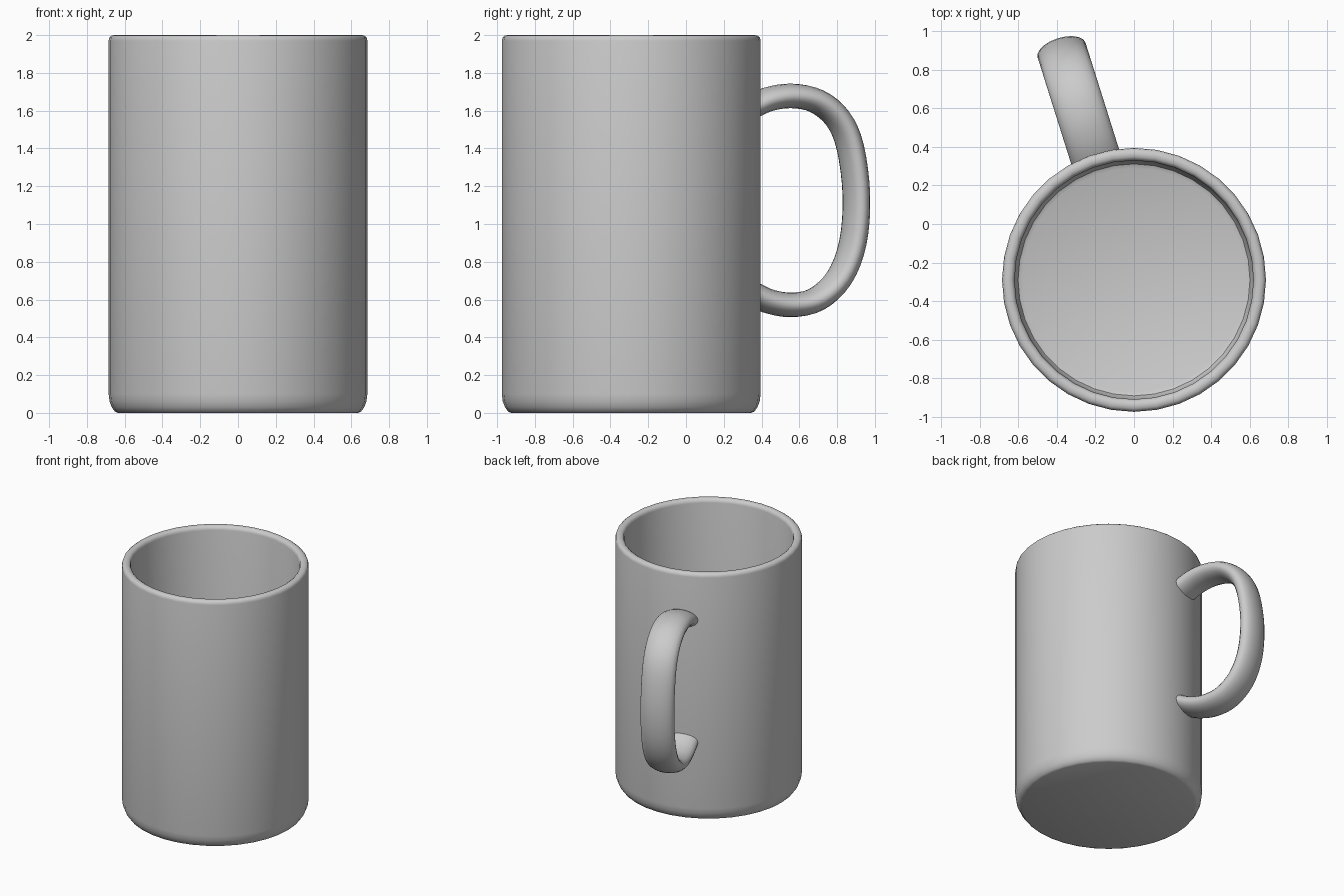
import bpy, bmesh, math
from mathutils import Vector

if "Cube" in bpy.data.objects:
    bpy.data.objects.remove(bpy.data.objects["Cube"])

CENTRE = Vector((0, -0.29, 0))
SEGMENTS = 36


def finish(name, bm, angle):
    bmesh.ops.recalc_face_normals(bm, faces=bm.faces)
    mesh = bpy.data.meshes.new(name)
    bm.to_mesh(mesh)
    bm.free()
    obj = bpy.data.objects.new(name, mesh)
    bpy.context.collection.objects.link(obj)
    obj.location = CENTRE
    bpy.ops.object.select_all(action='DESELECT')
    obj.select_set(True)
    bpy.context.view_layer.objects.active = obj
    bpy.ops.object.shade_smooth_by_angle(angle=math.radians(angle))
    return obj


def skin(bm, rings):
    """Join successive closed rings with quads and cap both ends."""
    loops = [[bm.verts.new(p) for p in ring] for ring in rings]
    n = len(loops[0])
    for a, b in zip(loops, loops[1:]):
        for i in range(n):
            j = (i + 1) % n
            bm.faces.new((a[i], a[j], b[j], b[i]))
    bm.faces.new(loops[0])
    bm.faces.new(loops[-1])


# Mug body: outer wall, rounded rim, inner wall and floor as (radius, height)
profile = [(0.635, 0), (0.652, 0.007), (0.668, 0.03), (0.68, 0.06), (0.685, 0.1),
           (0.685, 1.97), (0.681, 1.988), (0.668, 1.998), (0.653, 2.0),
           (0.638, 1.998), (0.625, 1.988), (0.62, 1.97),
           (0.62, 0.16), (0.615, 0.12), (0.602, 0.09), (0.58, 0.08)]
bm = bmesh.new()
skin(bm, [[(r * math.cos(2 * math.pi * i / SEGMENTS),
            r * math.sin(2 * math.pi * i / SEGMENTS), z)
           for i in range(SEGMENTS)] for r, z in profile])
finish("mug_body", bm, 40)

# Handle: oval section swept along a smooth path of (distance from axis, height)
path = [(0.655, 1.615), (0.76, 1.66), (0.89, 1.678), (1.03, 1.65), (1.145, 1.56),
        (1.215, 1.41), (1.25, 1.15), (1.23, 0.9), (1.155, 0.715),
        (1.03, 0.602), (0.89, 0.572), (0.76, 0.592), (0.655, 0.64)]
pts = [Vector(p) for p in path]


def spline(i, t):
    p0, p1, p2, p3 = (pts[min(max(i + k, 0), len(pts) - 1)] for k in (-1, 0, 1, 2))
    return 0.5 * (2 * p1 + (p2 - p0) * t + (2 * p0 - 5 * p1 + 4 * p2 - p3) * t * t
                  + (3 * p1 - p0 - 3 * p2 + p3) * t ** 3)


line = [spline(i, t / 4) for i in range(len(pts) - 1) for t in range(4)] + [pts[-1]]
rings = []
for i, c in enumerate(line):
    tangent = (line[min(i + 1, len(line) - 1)] - line[max(i - 1, 0)]).normalized()
    normal = Vector((-tangent.y, tangent.x))
    ring = []
    for k in range(20):
        a = 2 * math.pi * k / 20
        q = c + normal * 0.065 * math.cos(a)
        ring.append((q.x, 0.13 * math.sin(a), q.y))
    rings.append(ring)
bm = bmesh.new()
skin(bm, rings)
handle = finish("handle", bm, 50)
handle.rotation_euler.z = math.radians(90 + 17.5)
